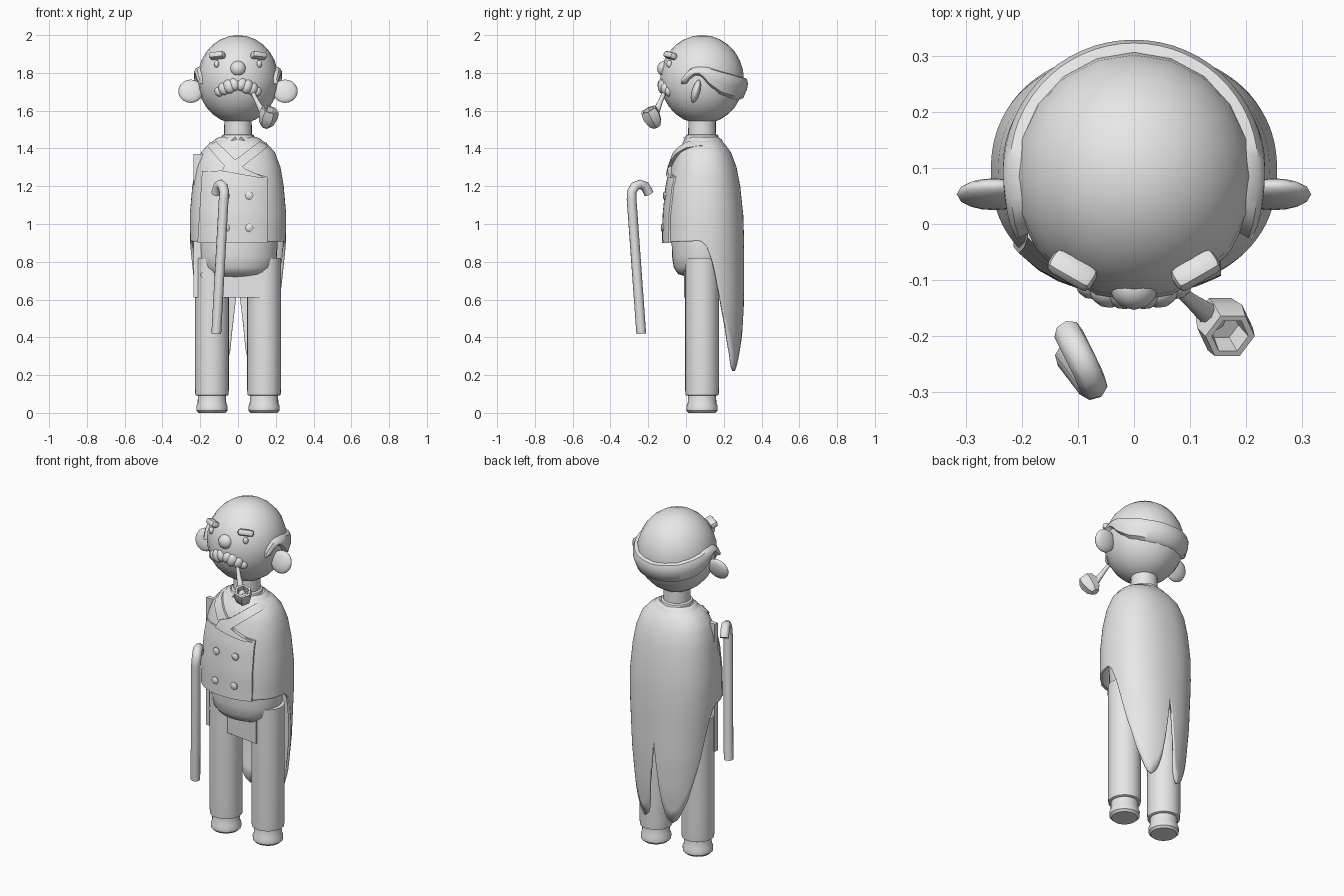
import bpy, bmesh, math
from mathutils import Vector, Matrix

if "Cube" in bpy.data.objects:
    bpy.data.objects.remove(bpy.data.objects["Cube"])

GREY = bpy.data.materials.new("plain grey")
GREY.diffuse_color = (0.8, 0.8, 0.8, 1)
GREY.use_nodes = True
GREY.node_tree.nodes["Principled BSDF"].inputs["Base Color"].default_value = GREY.diffuse_color
TAU = 2 * math.pi


def finish(name, bm, angle=40):
    bmesh.ops.recalc_face_normals(bm, faces=bm.faces)
    me = bpy.data.meshes.new(name)
    bm.to_mesh(me)
    bm.free()
    ob = bpy.data.objects.new(name, me)
    bpy.context.collection.objects.link(ob)
    me.materials.append(GREY)
    bpy.ops.object.select_all(action='DESELECT')
    ob.select_set(True)
    bpy.context.view_layer.objects.active = ob
    bpy.ops.object.shade_smooth_by_angle(angle=math.radians(angle))
    return ob


def ball(name, loc, size, rot=(0, 0, 0), seg=16, rings=10):
    bm = bmesh.new()
    bmesh.ops.create_uvsphere(bm, u_segments=seg, v_segments=rings, radius=1)
    bm.transform(Matrix.Diagonal((*size, 1)))
    ob = finish(name, bm, 60)
    ob.location, ob.rotation_euler = loc, rot
    return ob


def box(name, loc, size, rot=(0, 0, 0), bevel=0.0):
    bm = bmesh.new()
    bmesh.ops.create_cube(bm, size=1)
    bm.transform(Matrix.Diagonal((*size, 1)))
    if bevel:
        bmesh.ops.bevel(bm, geom=bm.edges[:], offset=bevel, segments=2, affect='EDGES', profile=0.5)
    ob = finish(name, bm)
    ob.location, ob.rotation_euler = loc, rot
    return ob


def lathe(name, profile, loc, seg=24, squash=1.0, rot=(0, 0, 0)):
    # profile of (radius, z), closed at both ends
    bm = bmesh.new()
    rings = [[bm.verts.new((r * math.cos(TAU * i / seg), squash * r * math.sin(TAU * i / seg), z))
              for i in range(seg)] for r, z in profile]
    for a, b in zip(rings, rings[1:]):
        for i in range(seg):
            j = (i + 1) % seg
            bm.faces.new((a[i], a[j], b[j], b[i]))
    bm.faces.new(rings[0])
    bm.faces.new(rings[-1])
    ob = finish(name, bm)
    ob.location, ob.rotation_euler = loc, rot
    return ob


def tube(name, pts, radius, sides=2):
    # points are (x, y, z, relative radius)
    cu = bpy.data.curves.new(name, 'CURVE')
    cu.dimensions, cu.bevel_depth, cu.bevel_resolution, cu.use_fill_caps = '3D', radius, sides, True
    sp = cu.splines.new('POLY')
    sp.points.add(len(pts) - 1)
    for p, q in zip(sp.points, pts):
        p.co, p.radius = (*q[:3], 1), q[3]
    cu.materials.append(GREY)
    ob = bpy.data.objects.new(name, cu)
    bpy.context.collection.objects.link(ob)
    return ob


def lerp(table, t):
    for a, b in zip(table, table[1:]):
        if t <= b[0]:
            f = max(0, (t - a[0]) / (b[0] - a[0]))
            return [u + f * (v - u) for u, v in zip(a[1:], b[1:])]
    return list(table[-1][1:])


# coat: z, half width, front y, back y
COAT = [(0.2, 0.2, -0.08, 0.268), (0.4, 0.215, -0.1, 0.298), (0.6, 0.235, -0.11, 0.308),
        (0.9, 0.253, -0.118, 0.308), (1.05, 0.255, -0.115, 0.303), (1.2, 0.242, -0.1, 0.287),
        (1.3, 0.225, -0.078, 0.268), (1.38, 0.195, -0.05, 0.238), (1.43, 0.15, -0.015, 0.2),
        (1.46, 0.085, 0.01, 0.165)]
# hem height by angle away from the middle of the back
HEM = [(0, 0.72), (0.1, 0.5), (0.2, 0.33), (0.3, 0.25), (0.45, 0.22), (0.62, 0.245), (0.9, 0.37),
       (1.13, 0.56), (1.35, 0.79), (1.5, 0.88), (1.65, 0.91), (math.pi, 0.9)]
N = 2.25


def coat_point(a, z):
    rx, f, b = lerp(COAT, z)
    s, c = math.sin(a), math.cos(a)
    k = (abs(s) ** N + abs(c) ** N) ** (-1 / N)
    return (rx * s * k, (f + b) / 2 + (b - f) / 2 * c * k, z)


def coat_front(x, z):
    rx, f, b = lerp(COAT, z)
    return (f + b) / 2 - (b - f) / 2 * max(0, 1 - min(1, abs(x / rx)) ** N) ** (1 / N)


bm = bmesh.new()
cols, upper, lower = 96, [1.46, 1.445, 1.43, 1.405, 1.38, 1.34, 1.3, 1.25, 1.2, 1.12, 1.05, 0.98], 10
grid = []
for i in range(cols):
    a = TAU * i / cols
    hem = lerp(HEM, min(a, TAU - a))[0]
    zs = upper + [0.98 + (hem - 0.98) * (j + 1) / lower for j in range(lower)]
    grid.append([bm.verts.new(coat_point(a, z)) for z in zs])
for i in range(cols):
    p, q = grid[i], grid[(i + 1) % cols]
    for j in range(len(p) - 1):
        bm.faces.new((p[j], q[j], q[j + 1], p[j + 1]))
coat = finish("tailcoat", bm, 50)
m = coat.modifiers.new("cloth", 'SOLIDIFY')
m.thickness, m.offset = 0.014, -1


def patch(name, outline, lift, thick=0.014):
    # flat outline cut into strips and laid on the coat front
    bm = bmesh.new()
    bm.faces.new([bm.verts.new((x, 0, z)) for x, z in outline])
    for axis, lo in ((0, -0.24), (2, 0.88)):
        for k in range(17):
            co, no = [0, 0, 0], [0, 0, 0]
            co[axis], no[axis] = lo + k * 0.035, 1
            bmesh.ops.bisect_plane(bm, geom=bm.verts[:] + bm.edges[:] + bm.faces[:], plane_co=co, plane_no=no)
    for v in bm.verts:
        v.co.y = coat_front(v.co.x, v.co.z) - lift
    geo = bmesh.ops.extrude_face_region(bm, geom=bm.faces[:])
    for v in geo['geom']:
        if isinstance(v, bmesh.types.BMVert):
            v.co.y += thick
    return finish(name, bm, 35)


# coat front: overlapping panel, lapels, buttons
patch("front_panel", [(0.155, 0.9), (0.155, 1.25), (0.03, 1.285), (-0.19, 1.28), (-0.215, 0.9)], 0.009)
patch("left_lapel", [(-0.165, 1.415), (-0.115, 1.437), (-0.02, 1.345), (0.04, 1.29), (-0.04, 1.27)], 0.013)
patch("right_lapel", [(0.115, 1.437), (0.165, 1.415), (0.02, 1.3), (0.145, 1.245), (0.1, 1.247),
                      (-0.085, 1.28), (-0.065, 1.325), (0.0, 1.35)], 0.02, 0.02)
for x in (-0.065, 0.06):
    for z in (0.98, 1.15):
        lathe("coat_button", [(0.022, -0.008), (0.022, 0.004), (0.014, 0.01)],
              (x, coat_front(x, z) - 0.01, z), 8, rot=(math.pi / 2, 0, 0))

# neck, shirt collar, coat collar
lathe("neck", [(0.075, 1.38), (0.072, 1.58)], (0, 0.085, 0))
lathe("shirt_collar", [(0.1, 1.42), (0.085, 1.47), (0.076, 1.475)], (0, 0.085, 0))
lathe("coat_collar", [(0.14, 1.42), (0.125, 1.447), (0.1, 1.46), (0.08, 1.45)], (0, 0.09, 0), squash=0.8)
for s in (-1, 1):
    box("collar_tip", (0.026 * s, 0.0, 1.432), (0.055, 0.012, 0.03), (0.35, 0.7 * s, 0.2 * s))

# belly, inner plate and legs
lathe("belly", [(0.1, 0.72), (0.165, 0.735), (0.195, 0.77), (0.207, 0.83), (0.21, 0.95), (0.2, 1.0)],
      (0, 0.085, 0), 32, 0.77)
box("inner_plate", (-0.053, 0.025, 0.99), (0.365, 0.025, 0.76), (0, 0, -0.13))
lathe("plate_button", [(0.015, -0.02), (0.015, 0.01)], (-0.183, 0.015, 0.73), 8, rot=(math.pi / 2, 0, 0))
for s in (-1, 1):
    lathe("trouser_leg", [(0.082, 0.092), (0.088, 0.095), (0.09, 0.13), (0.09, 0.82)], (0.138 * s, 0.085, 0))
    lathe("shoe", [(0.07, 0.0), (0.082, 0.012), (0.083, 0.035), (0.076, 0.05), (0.074, 0.095)],
          (0.138 * s, 0.085, 0))

# head
HC, HR = Vector((0, 0.085, 1.765)), Vector((0.215, 0.222, 0.235))
ball("head", HC, HR, seg=20, rings=14)

# hair band: angle from the back, top z, bottom z
HAIR = [(0, 1.775, 1.655), (0.6, 1.785, 1.66), (1.1, 1.81, 1.685), (1.4, 1.83, 1.73),
        (1.6, 1.835, 1.785), (1.8, 1.83, 1.785), (1.9, 1.82, 1.745), (2.05, 1.775, 1.74)]
bm = bmesh.new()
rings = []
for i in range(-20, 21):
    a = 2.05 * i / 20
    top, bot = lerp(HAIR, abs(a))
    ring = []
    for scale, z in [(0.97, top), (1.07, top - 0.008), (1.1, top - 0.03), (1.1, (top + bot) / 2),
                     (1.08, bot + 0.012), (0.97, bot)]:
        w = scale * math.sqrt(max(0, 1 - ((z - HC.z) / HR.z) ** 2))
        ring.append(bm.verts.new((HR.x * w * math.sin(a), HC.y + HR.y * w * math.cos(a), z)))
    rings.append(ring)
for p, q in zip(rings, rings[1:]):
    for j in range(6):
        k = (j + 1) % 6
        bm.faces.new((p[j], q[j], q[k], p[k]))
bm.faces.new(rings[0])
bm.faces.new(rings[-1])
finish("hair_band", bm, 45)

# ears, eyebrows, eyes, moustache halves
for s in (-1, 1):
    ball("ear", (0.25 * s, 0.053, 1.703), (0.066, 0.023, 0.064), (-0.28, 0, 0))
    box("eyebrow", (0.11 * s, -0.083, 1.892), (0.088, 0.045, 0.036), (-0.4, 0.1 * s, 0.52 * s), 0.014)
    ball("eye", (0.113 * s, -0.088, 1.847), (0.014, 0.016, 0.02), seg=10, rings=8)
    for x, y, z, r in [(0.02, -0.125, 1.738, 0.028), (0.048, -0.122, 1.728, 0.031),
                       (0.076, -0.107, 1.716, 0.028), (0.1, -0.085, 1.702, 0.023)]:
        ball("moustache_lock", (x * s, y, z), (r, 0.027, r * 1.25), (0, 0.35 * s, 0.4 * s), 12, 8)
ball("nose", (0, -0.113, 1.822), (0.043, 0.04, 0.042), seg=12, rings=8)

# pipe with open six-sided bowl
tube("pipe_stem", [(0.06, -0.1, 1.73, 0.7), (0.1, -0.135, 1.65, 0.9), (0.145, -0.17, 1.565, 1.6)], 0.014)
lathe("pipe_bowl", [(0.022, -0.055), (0.04, -0.035), (0.052, 0.015), (0.046, 0.05), (0.034, 0.05),
                    (0.028, 0.005)], (0.158, -0.178, 1.562), 6, rot=(0.45, 0.3, 0))

# walking cane
tube("cane", [(-0.115, -0.237, 0.42, 1), (-0.076, -0.288, 1.13, 1), (-0.073, -0.287, 1.17, 1),
              (-0.08, -0.27, 1.2, 1), (-0.092, -0.245, 1.21, 1), (-0.106, -0.217, 1.2, 1),
              (-0.117, -0.195, 1.16, 1)], 0.026)
